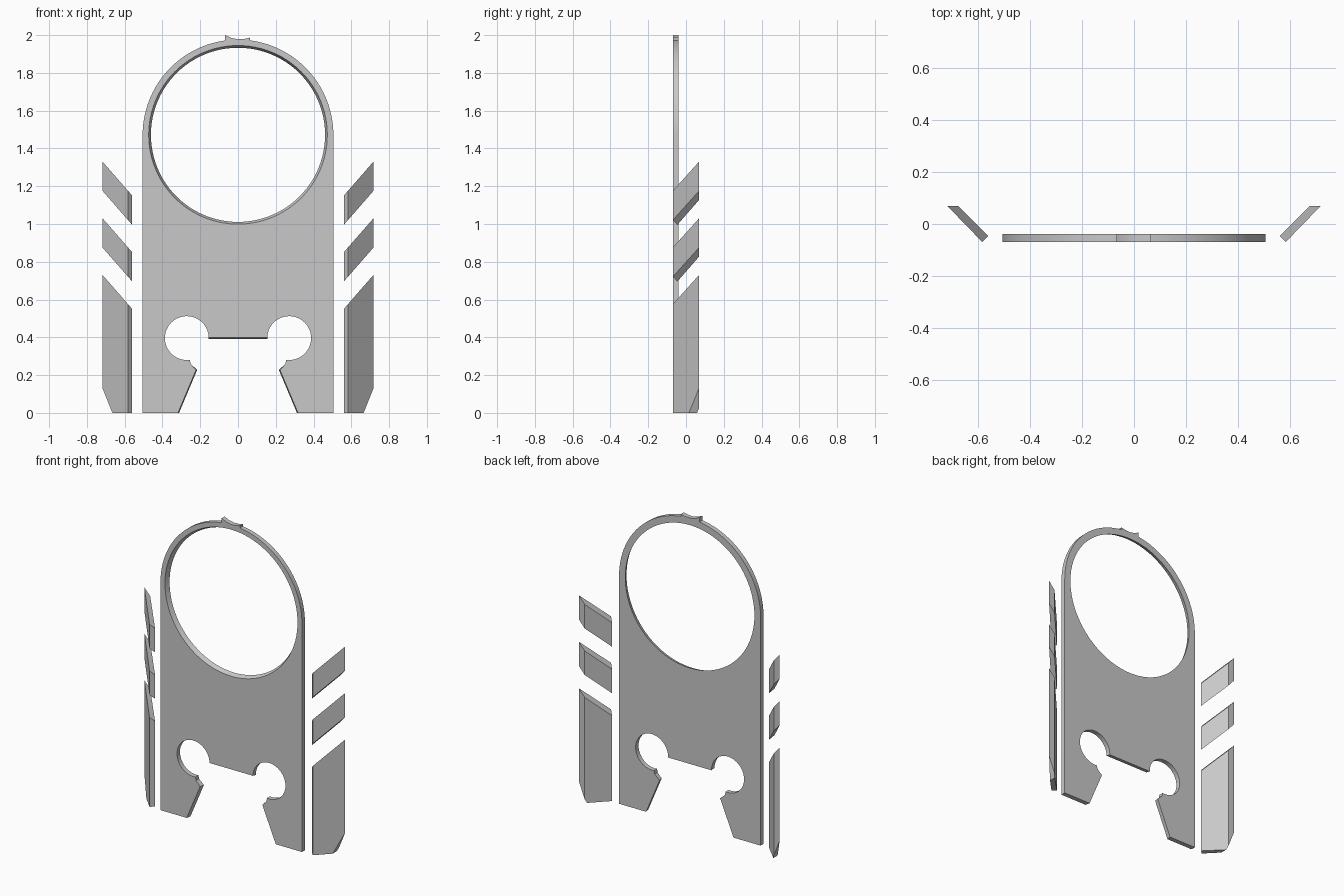
import bpy, bmesh
from math import sin, cos, pi, radians
from mathutils import Vector

if "Cube" in bpy.data.objects:
    bpy.data.objects.remove(bpy.data.objects["Cube"], do_unlink=True)

grey = bpy.data.materials.new("plain grey")
grey.use_nodes = True
colour = (0.58, 0.58, 0.58, 1)
grey.diffuse_color = colour
grey.node_tree.nodes["Principled BSDF"].inputs["Base Color"].default_value = colour

FRONT, BACK = -0.069, -0.039
RING_Z, RING_R = 1.471, 0.505


def finish(bm, name, smooth=False):
    bmesh.ops.recalc_face_normals(bm, faces=bm.faces)
    mesh = bpy.data.meshes.new(name)
    bm.to_mesh(mesh)
    bm.free()
    mesh.materials.append(grey)
    obj = bpy.data.objects.new(name, mesh)
    bpy.context.collection.objects.link(obj)
    if smooth:
        bpy.ops.object.select_all(action='DESELECT')
        obj.select_set(True)
        bpy.context.view_layer.objects.active = obj
        bpy.ops.object.shade_smooth_by_angle(angle=radians(30))
    return obj


def arc(cx, cz, r, start, end, n):
    steps = [radians(start + (end - start) * i / n) for i in range(n + 1)]
    return [(cx + r * cos(a), cz + r * sin(a)) for a in steps]


def plate_outline(draft):
    # Right half of the clip opening, from the foot up to the bridge
    clip = [(0.318 - draft, 0), (0.222 - draft, 0.228), (0.251, 0.259), (0.255, 0.281)]
    clip += arc(0.271, 0.396, 0.116, -90, 180, 40)
    clip[-1] = (0.155, 0.398 - draft)
    # Small hooked nub with a hollow top
    nub = [(0.062, 1.972), (0.064, 1.987), (0.035, 1.98), (0, 1.978),
           (-0.035, 1.985), (-0.068, 2.0), (-0.068, 1.971)]
    return ([(-x, z) for x, z in reversed(clip)][::-1][::-1]
            + [(-RING_R, 0)]
            + arc(0, RING_Z, RING_R, 180, 98, 40) + nub[::-1]
            + arc(0, RING_Z, RING_R, 82, 0, 40)
            + [(RING_R, 0)] + clip)


def add_loop(bm, points, y):
    verts = [bm.verts.new((x, y, z)) for x, z in points]
    edges = [bm.edges.new((v, verts[i - 1])) for i, v in enumerate(verts)]
    return verts, edges


# Main plate: drafted clip opening and a ring with a tapered bore
bm = bmesh.new()
layers = []
for y, draft, bore in ((FRONT, 0, 0.473), (BACK, 0.006, 0.461)):
    outer = add_loop(bm, plate_outline(draft), y)
    hole = add_loop(bm, arc(0, RING_Z + 0.001, bore, 0, 360, 96)[:-1], y)
    layers.append((outer, hole))
for f_loop, b_loop in zip(*layers):
    f, b = f_loop[0], b_loop[0]
    for i in range(len(f)):
        bm.faces.new((f[i - 1], f[i], b[i], b[i - 1]))
for outer, hole in layers:
    bmesh.ops.triangle_fill(bm, edges=outer[1] + hole[1], use_beauty=True,
                            normal=(0, -1, 0))
finish(bm, "ring_plate", smooth=True)


# Angled side fins: one plan section, trimmed by sloping planes
PLAN = [(0.717, 0.069), (0.583, -0.069), (0.56, -0.046), (0.675, 0.069)]
OUTER_X = PLAN[0][0]


def trim(bm, z_outer, slope, keep_below):
    normal = Vector((-slope, 0, 1)) * (1 if keep_below else -1)
    cut = bmesh.ops.bisect_plane(bm, geom=bm.verts[:] + bm.edges[:] + bm.faces[:],
                                 plane_co=(OUTER_X, 0, z_outer), plane_no=normal,
                                 clear_outer=True)
    edges = [e for e in cut["geom_cut"] if isinstance(e, bmesh.types.BMEdge)]
    bmesh.ops.contextual_create(bm, geom=edges)


def fin(name, side, top, bottom=None):
    bm = bmesh.new()
    base = bm.faces.new([bm.verts.new((x, y, 0)) for x, y in PLAN])
    up = bmesh.ops.extrude_face_region(bm, geom=[base], use_keep_orig=True)["geom"]
    for v in up:
        if isinstance(v, bmesh.types.BMVert):
            v.co.z = 2
    bmesh.ops.recalc_face_normals(bm, faces=bm.faces)
    trim(bm, top, 1.145, True)
    if bottom is None:
        trim(bm, 0.13, 2.5, False)
    else:
        trim(bm, bottom, 1.145, False)
    for v in bm.verts:
        v.co.x *= side
    finish(bm, name)


for label, side in (("left", 1), ("right", -1)):
    fin(label + "_lower_fin", side, 0.73)
    fin(label + "_middle_fin", side, 1.03, 0.875)
    fin(label + "_upper_fin", side, 1.33, 1.175)
